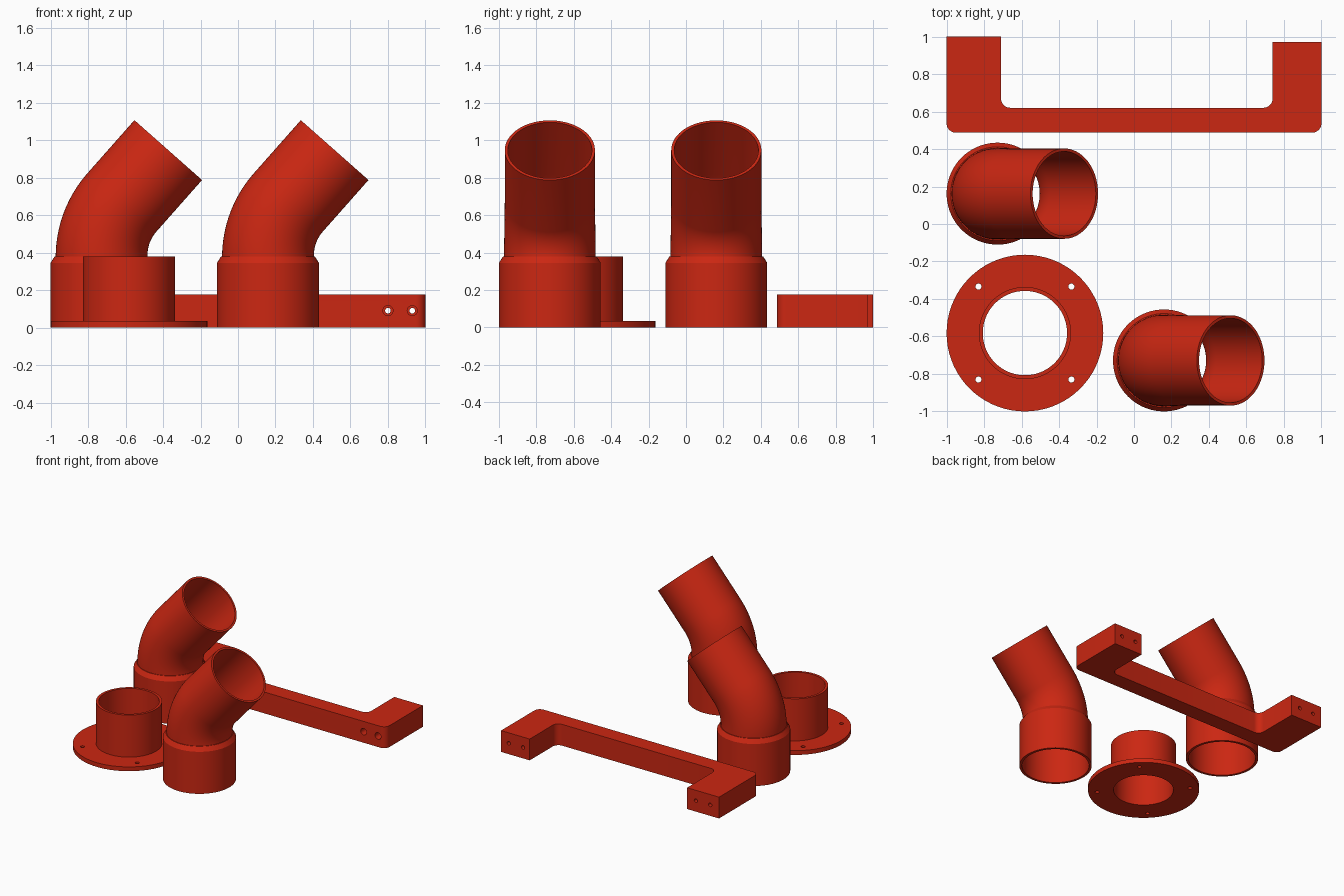
import bpy, bmesh
from math import sin, cos, pi, radians
from mathutils import Vector, Matrix

if "Cube" in bpy.data.objects:
    bpy.data.objects.remove(bpy.data.objects["Cube"])

red = bpy.data.materials.new("red_plastic")
red.use_nodes = True
colour = (0.60, 0.02, 0.006, 1)
red.diffuse_color = colour
red.node_tree.nodes["Principled BSDF"].inputs["Base Color"].default_value = colour

SIDES = 72
BEND = radians(41.5)


def make_object(name, bm, location=(0, 0, 0)):
    bmesh.ops.recalc_face_normals(bm, faces=bm.faces)
    mesh = bpy.data.meshes.new(name)
    bm.to_mesh(mesh)
    bm.free()
    mesh.materials.append(red)
    obj = bpy.data.objects.new(name, mesh)
    obj.location = location
    bpy.context.collection.objects.link(obj)
    return obj


def smooth(obj):
    bpy.ops.object.select_all(action='DESELECT')
    obj.select_set(True)
    bpy.context.view_layer.objects.active = obj
    bpy.ops.object.shade_smooth_by_angle(angle=radians(30))


def loft(rings):
    """Closed hollow body through rings of (centre, tilt, radius)."""
    bm = bmesh.new()
    loops = []
    for centre, tilt, radius in rings:
        turn = Matrix.Rotation(tilt, 3, 'Y')
        loops.append([bm.verts.new(Vector(centre) + turn @ Vector(
            (radius * cos(2 * pi * i / SIDES), radius * sin(2 * pi * i / SIDES), 0)))
            for i in range(SIDES)])
    for a, b in zip(loops, loops[1:] + loops[:1]):
        for i in range(SIDES):
            j = (i + 1) % SIDES
            bm.faces.new((a[i], a[j], b[j], b[i]))
    return bm


def upright(profile):
    return [((0, 0, z), 0, r) for r, z in profile]


def drill(obj, holes):
    """Cut round holes given as (centre, radius, length, rotation)."""
    for centre, radius, length, rotation in holes:
        bm = bmesh.new()
        bmesh.ops.create_cone(bm, cap_ends=True, segments=24, radius1=radius,
                              radius2=radius, depth=length,
                              matrix=Matrix.Translation(centre) @ rotation)
        cutter = make_object("hole_cutter", bm)
        cutter.hide_render = True
        mod = obj.modifiers.new("hole", 'BOOLEAN')
        mod.operation = 'DIFFERENCE'
        mod.solver = 'EXACT'
        mod.object = cutter
        bpy.context.view_layer.update()
        result = bpy.data.meshes.new_from_object(
            obj.evaluated_get(bpy.context.evaluated_depsgraph_get()))
        obj.modifiers.clear()
        obj.data = result
        bpy.data.objects.remove(cutter)


# Bent pipes with a wider socket at the foot
def elbow(name, location):
    bend_radius, straight, start = 0.435, 0.372, 0.38
    path = []
    for i in range(17):
        a = BEND * i / 16
        path.append((Vector((bend_radius * (1 - cos(a)), 0,
                             start + bend_radius * sin(a))), a))
    path.append((path[-1][0] + straight * Vector((sin(BEND), 0, cos(BEND))), BEND))
    outer = [(c, a, 0.245 - 0.004 * a / BEND) for c, a in path]
    inner = [(c, a, 0.225) for c, a in reversed(path)]
    rings = upright([(0.252, 0), (0.272, 0), (0.272, 0.345), (0.25, 0.38)])
    rings += outer + inner + upright([(0.225, 0.36), (0.252, 0.335)])
    smooth(make_object(name, loft(rings), location))


elbow("front_elbow_pipe", (0.16, -0.728, 0))
elbow("back_elbow_pipe", (-0.728, 0.162, 0))

# Flanged collar with four bolt holes
flange = make_object("flanged_collar", loft(upright(
    [(0.225, 0), (0.418, 0), (0.418, 0.035), (0.246, 0.035),
     (0.246, 0.38), (0.225, 0.38)])))
drill(flange, [(Vector((x, y, 0)), 0.016, 0.2, Matrix.Identity(4))
               for x in (-0.248, 0.248) for y in (-0.248, 0.248)])
flange.location = (-0.582, -0.582, 0)
smooth(flange)


# U-shaped bracket with rounded corners
def rounded(corners, steps=8):
    points = []
    for k, (x, y, r) in enumerate(corners):
        p = Vector((x, y, 0))
        if not r:
            points.append(p)
            continue
        before, after = corners[k - 1], corners[(k + 1) % len(corners)]
        u = (Vector((before[0], before[1], 0)) - p).normalized()
        v = (Vector((after[0], after[1], 0)) - p).normalized()
        for i in range(steps + 1):
            t = pi / 2 * i / steps
            points.append(p + r * (u * (1 - sin(t)) + v * (1 - cos(t))))
    return points


F = 0.05
outline = rounded([(-1, 0.487, F), (1, 0.487, F), (1, 0.97, 0), (0.74, 0.97, 0),
                   (0.74, 0.62, F), (-0.71, 0.62, F), (-0.71, 1, 0), (-1, 1, 0)])
bm = bmesh.new()
base = bm.faces.new([bm.verts.new(p) for p in outline])
top = bmesh.ops.extrude_face_region(bm, geom=[base])
bmesh.ops.translate(bm, vec=(0, 0, 0.175),
                    verts=[g for g in top["geom"] if isinstance(g, bmesh.types.BMVert)])
bracket = make_object("bracket", bm)

# Screw holes through both arms, widened at the front
along_y = Matrix.Rotation(pi / 2, 4, 'X')
holes = []
for x in (-0.92, -0.79, 0.80, 0.93):
    holes.append((Vector((x, 0.75, 0.09)), 0.015, 0.8, along_y))
    holes.append((Vector((x, 0.487, 0.09)), 0.027, 0.16, along_y))
drill(bracket, holes)
smooth(bracket)
